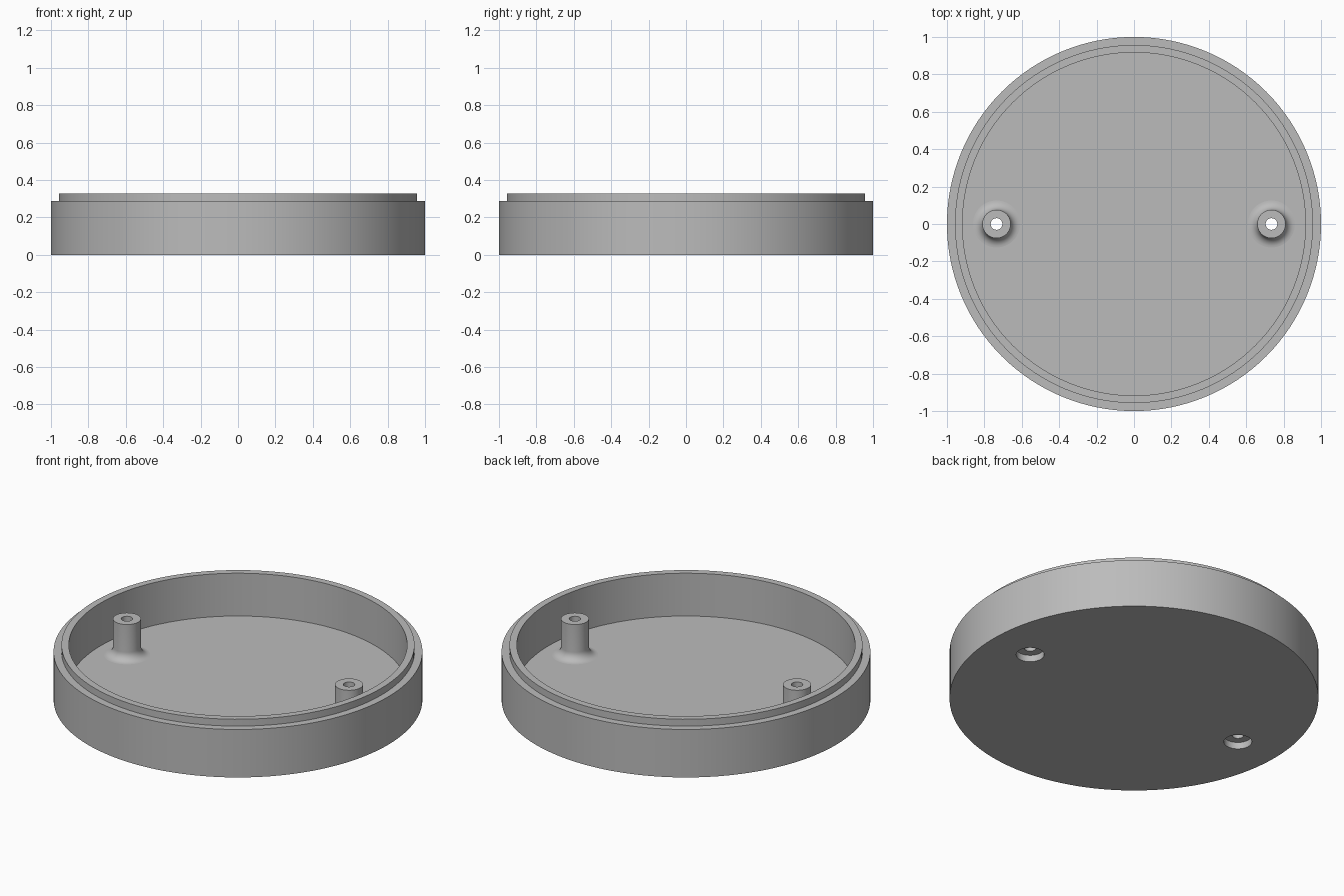
import bpy, bmesh, math

STEPS = 128
FLOOR, STEP, TOP = 0.072, 0.287, 0.328      # heights of floor, rebate and lip
POST_X, POST_R, HOLE_R = 0.735, 0.076, 0.031
SEAT = 0.04                                  # depth of the screw head recess
FILLET = 0.05

if "Cube" in bpy.data.objects:
    bpy.data.objects.remove(bpy.data.objects["Cube"])

grey = bpy.data.materials.new("light_grey")
grey.use_nodes = True
colour = (0.5, 0.5, 0.5, 1)
grey.diffuse_color = colour
grey.node_tree.nodes["Principled BSDF"].inputs["Base Color"].default_value = colour


def lathe(name, profile, steps, x=0, closed=False):
    """Turn a (radius, height) profile about z; open ends get flat caps."""
    bm = bmesh.new()
    rings = [[bm.verts.new((r * math.cos(math.tau * i / steps),
                            r * math.sin(math.tau * i / steps), z))
              for i in range(steps)] for r, z in profile]
    pairs = list(zip(rings, rings[1:]))
    if closed:
        pairs.append((rings[-1], rings[0]))
    else:
        bm.faces.new(rings[0])
        bm.faces.new(rings[-1])
    for a, b in pairs:
        for i in range(steps):
            j = (i + 1) % steps
            bm.faces.new((a[i], a[j], b[j], b[i]))
    bmesh.ops.recalc_face_normals(bm, faces=bm.faces)
    mesh = bpy.data.meshes.new(name)
    bm.to_mesh(mesh)
    bm.free()
    mesh.materials.append(grey)
    obj = bpy.data.objects.new(name, mesh)
    obj.location.x = x
    bpy.context.collection.objects.link(obj)
    return obj


def smooth(obj):
    bpy.ops.object.select_all(action="DESELECT")
    obj.select_set(True)
    bpy.context.view_layer.objects.active = obj
    bpy.ops.object.shade_smooth_by_angle(angle=math.radians(30))


# Round tray with a stepped lip
tray = lathe("tray", [(1, 0), (1, STEP), (0.957, STEP), (0.957, TOP),
                      (0.917, TOP), (0.917, FLOOR)], STEPS)

# Hollow screw posts with a flared foot, each over a recess in the underside
foot = [(POST_R + FILLET * (1 - math.sin(a)), FLOOR + FILLET * (1 - math.cos(a)))
        for a in (math.pi / 2 * k / 8 for k in range(9))]
post_profile = [(HOLE_R, SEAT), (POST_R, SEAT)] + foot + [(POST_R, STEP), (HOLE_R, STEP)]

cutters = []
for side, x in (("left", POST_X), ("right", -POST_X)):
    smooth(lathe(side + "_post", post_profile, 48, x, closed=True))
    cutter = lathe(side + "_recess_cutter", [(POST_R, -0.1), (POST_R, 0.15)], 48, x)
    cut = tray.modifiers.new(side + "_recess", "BOOLEAN")
    cut.operation = "DIFFERENCE"
    cut.solver = "EXACT"
    cut.object = cutter
    cutters.append(cutter)

# Apply the recesses, then drop the cutters
bpy.context.view_layer.objects.active = tray
for mod in list(tray.modifiers):
    bpy.ops.object.modifier_apply(modifier=mod.name)
for cutter in cutters:
    bpy.data.objects.remove(cutter)
smooth(tray)
